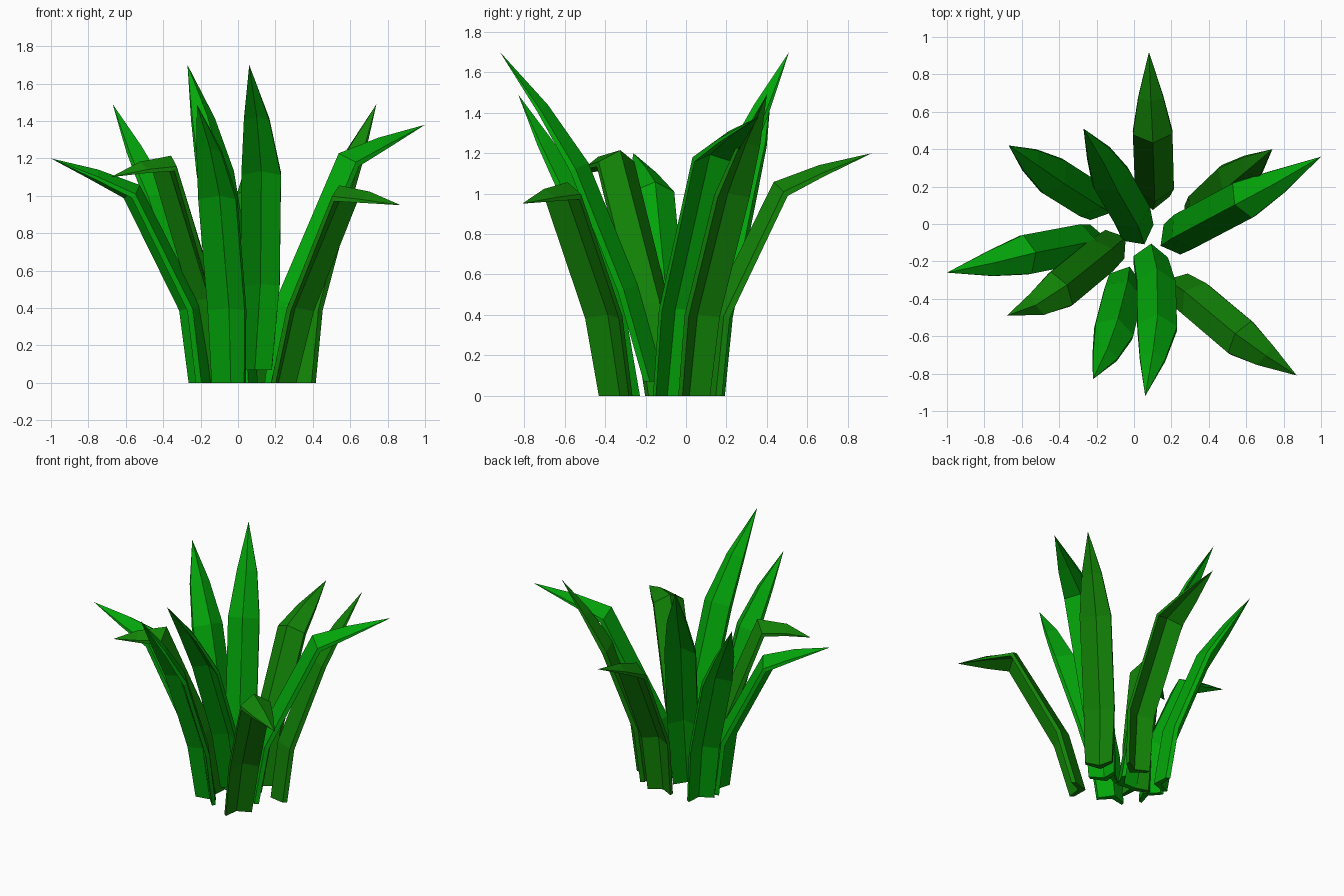
import bpy, bmesh
from mathutils import Vector

if "Cube" in bpy.data.objects:
    bpy.data.objects.remove(bpy.data.objects["Cube"])

def material(name, rgb):
    m = bpy.data.materials.new(name)
    m.diffuse_color = (*rgb, 1)
    m.use_nodes = True
    m.node_tree.nodes["Principled BSDF"].inputs["Base Color"].default_value = m.diffuse_color
    return m

BRIGHT = material("bright_green", (0.001, 0.38, 0.003))
OLIVE = material("olive_green", (0.006, 0.23, 0.002))
HALF_WIDTH = [0.092, 0.104, 0.106, 0.068]
DEPTH = [1.0, 1.0, 0.95, 0.6]
# Roofed cross-section: (side factor, offset along the upper normal)
SECTION = [(-1, -0.015), (0, 0.055), (1, -0.015), (1, -0.046), (0, 0.005), (-1, -0.046)]

def blade(name, mat, path):
    """Sweep the roofed section along a path, closing to a point at the tip."""
    pts = [Vector(p) for p in path]
    out = pts[-1] - pts[0]
    out.z = 0
    out.normalize()
    side = Vector((-out.y, out.x, 0))
    bm = bmesh.new()
    rings = []
    for i, p in enumerate(pts[:-1]):
        if i == 0:
            n = -out          # flat cut at the ground
        else:
            t = (p - pts[i - 1]).normalized() + (pts[i + 1] - p).normalized()
            n = t.cross(side).normalized()
            if n.dot(Vector((0, 0, 1)) - out) < 0:
                n = -n
        rings.append([bm.verts.new(p + side * s * HALF_WIDTH[i] + n * h * DEPTH[i])
                      for s, h in SECTION])
    tip = bm.verts.new(pts[-1])
    for a, b in zip(rings, rings[1:]):
        for k in range(6):
            j = (k + 1) % 6
            bm.faces.new((a[k], a[j], b[j], b[k]))
    last = rings[-1]
    for k in range(6):
        bm.faces.new((last[k], last[(k + 1) % 6], tip))
    # base cap as two quads
    r = rings[0]
    bm.faces.new((r[0], r[1], r[4], r[5]))
    bm.faces.new((r[1], r[2], r[3], r[4]))
    bmesh.ops.recalc_face_normals(bm, faces=bm.faces)
    me = bpy.data.meshes.new(name)
    bm.to_mesh(me)
    bm.free()
    me.materials.append(mat)
    bpy.context.collection.objects.link(bpy.data.objects.new(name, me))

# Tall upright blades
blade("tall_blade_front", BRIGHT, [(0.09, -0.16, 0.07), (0.12, -0.29, 0.53),
      (0.125, -0.53, 1.13), (0.1, -0.71, 1.42), (0.06, -0.92, 1.7)])
blade("tall_blade_back", BRIGHT, [(0.03, -0.06, 0), (0, 0.03, 0.5),
      (-0.11, 0.22, 1.14), (-0.18, 0.36, 1.42), (-0.27, 0.51, 1.7)])

# Medium blades
blade("medium_blade_left", BRIGHT, [(-0.17, 0.09, 0), (-0.22, 0.12, 0.4),
      (-0.41, 0.24, 1.0), (-0.54, 0.33, 1.25), (-0.67, 0.42, 1.49)])
blade("medium_blade_front", BRIGHT, [(-0.04, -0.28, 0), (-0.05, -0.35, 0.4),
      (-0.1, -0.55, 1.0), (-0.15, -0.69, 1.25), (-0.22, -0.83, 1.49)])
blade("medium_blade_right", OLIVE, [(0.32, 0.02, 0), (0.35, 0.06, 0.4),
      (0.51, 0.21, 1.0), (0.62, 0.3, 1.25), (0.74, 0.4, 1.49)])

# Blades bent outward at the knee
blade("bent_blade_back", OLIVE, [(0.1, 0.13, 0), (0.11, 0.17, 0.4),
      (0.1, 0.47, 1.02), (0.09, 0.67, 1.11), (0.08, 0.92, 1.2)])
blade("bent_blade_left", BRIGHT, [(-0.2, -0.09, 0), (-0.25, -0.1, 0.4),
      (-0.56, -0.16, 1.02), (-0.76, -0.21, 1.11), (-1.0, -0.26, 1.2)])
blade("bent_blade_right", BRIGHT, [(0.19, -0.09, 0), (0.25, -0.05, 0.43),
      (0.57, 0.12, 1.19), (0.76, 0.22, 1.28), (1.0, 0.36, 1.38)])

# Drooping blades
blade("drooping_blade_left", OLIVE, [(-0.09, -0.1, 0), (-0.16, -0.16, 0.45),
      (-0.38, -0.34, 1.17), (-0.52, -0.43, 1.15), (-0.68, -0.49, 1.1)])
blade("drooping_blade_right", OLIVE, [(0.22, -0.33, 0), (0.31, -0.39, 0.4),
      (0.56, -0.6, 1.01), (0.7, -0.7, 0.99), (0.87, -0.81, 0.95)])
